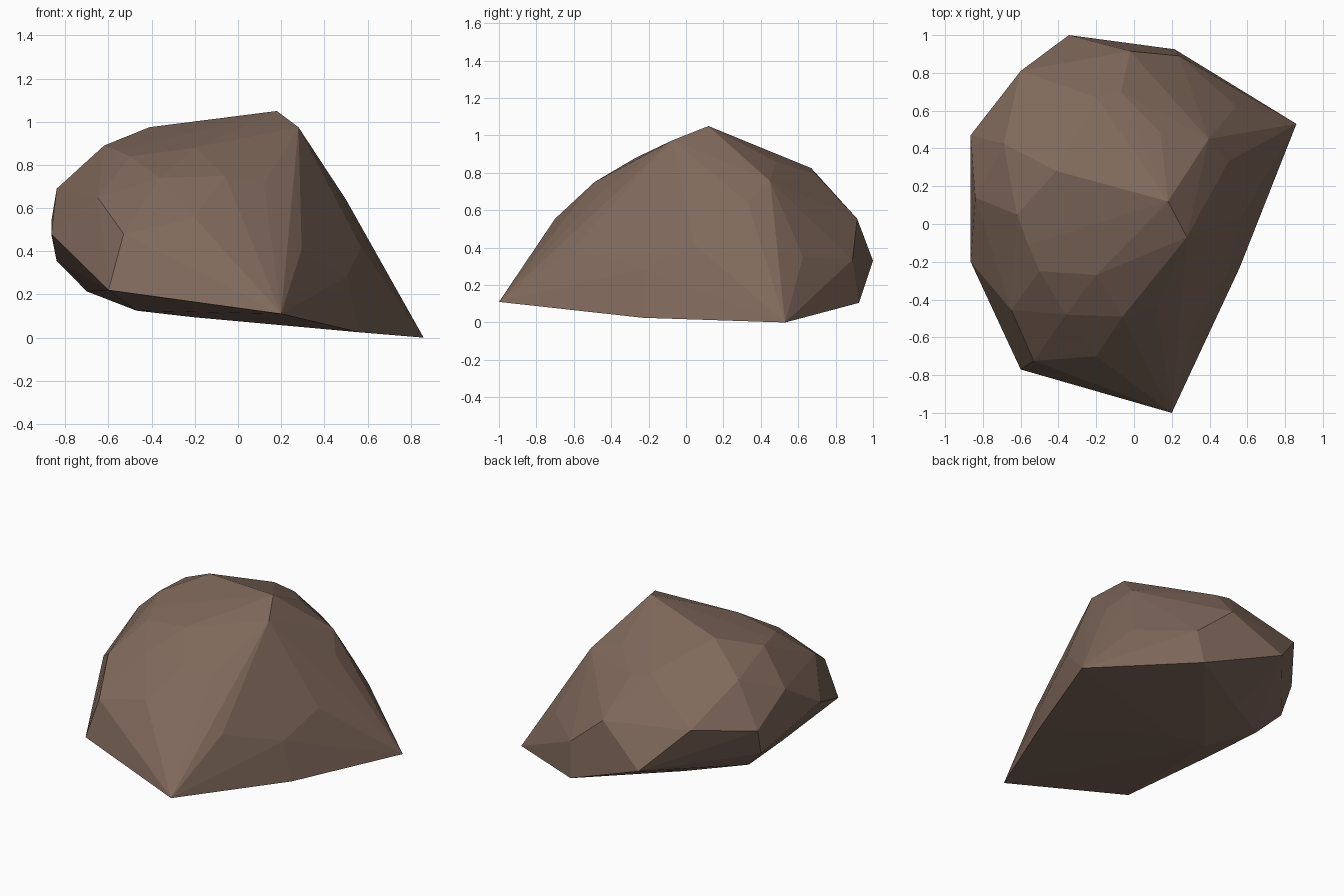
import bpy, bmesh, math

# Corner points of the boulder, grouped by height band
crown = [(.18, .12, 1.05), (.28, -.07, .975), (-.41, .28, .975), (-.62, .05, .89),
         (-.2, -.27, .88), (-.5, -.25, .84), (-.56, -.11, .866), (-.69, .425, .82),
         (-.2, .67, .825), (-.07, .7, .786), (.14, .48, .86), (.395, .45, .755)]
shoulder = [(-.36, -.48, .74), (-.06, -.49, .75), (.12, -.44, .71), (.2, -.37, .71),
            (.32, -.22, .685), (.5, .33, .64), (-.65, -.455, .65), (-.84, .14, .69),
            (-.6, .81, .6), (-.2, -.7, .555), (-.02, .915, .555)]
waist = [(-.53, -.725, .48), (-.865, -.2, .48), (-.865, .47, .54), (.295, -.59, .41),
         (.57, .045, .42), (.505, -.23, .285), (.54, .625, .35), (.24, .89, .335),
         (-.345, 1, .33), (-.84, .4, .355)]
foot = [(.86, .53, 0), (.56, -.23, .025), (.2, -1, .11), (-.6, -.77, .22),
        (-.58, -.48, .2), (-.67, -.07, .215), (-.70, .33, .214), (-.47, .12, .125),
        (-.21, .12, .095), (-.37, .545, .165), (.215, .925, .105)]

# Faceted boulder: wrap the points, then merge nearly flat triangles into facets
bm = bmesh.new()
for p in crown + shoulder + waist + foot:
    bm.verts.new(p)
hull = bmesh.ops.convex_hull(bm, input=bm.verts[:])
loose = [v for v in bm.verts if not v.link_faces]
bmesh.ops.delete(bm, geom=loose, context='VERTS')
bmesh.ops.dissolve_limit(bm, angle_limit=math.radians(2), verts=bm.verts[:], edges=bm.edges[:])
bmesh.ops.recalc_face_normals(bm, faces=bm.faces[:])
mesh = bpy.data.meshes.new("boulder")
bm.to_mesh(mesh)
bm.free()
boulder = bpy.data.objects.new("boulder", mesh)
bpy.context.collection.objects.link(boulder)

# Single brown stone colour
stone = bpy.data.materials.new("brown_stone")
stone.diffuse_color = (.216, .14, .105, 1)
mesh.materials.append(stone)
